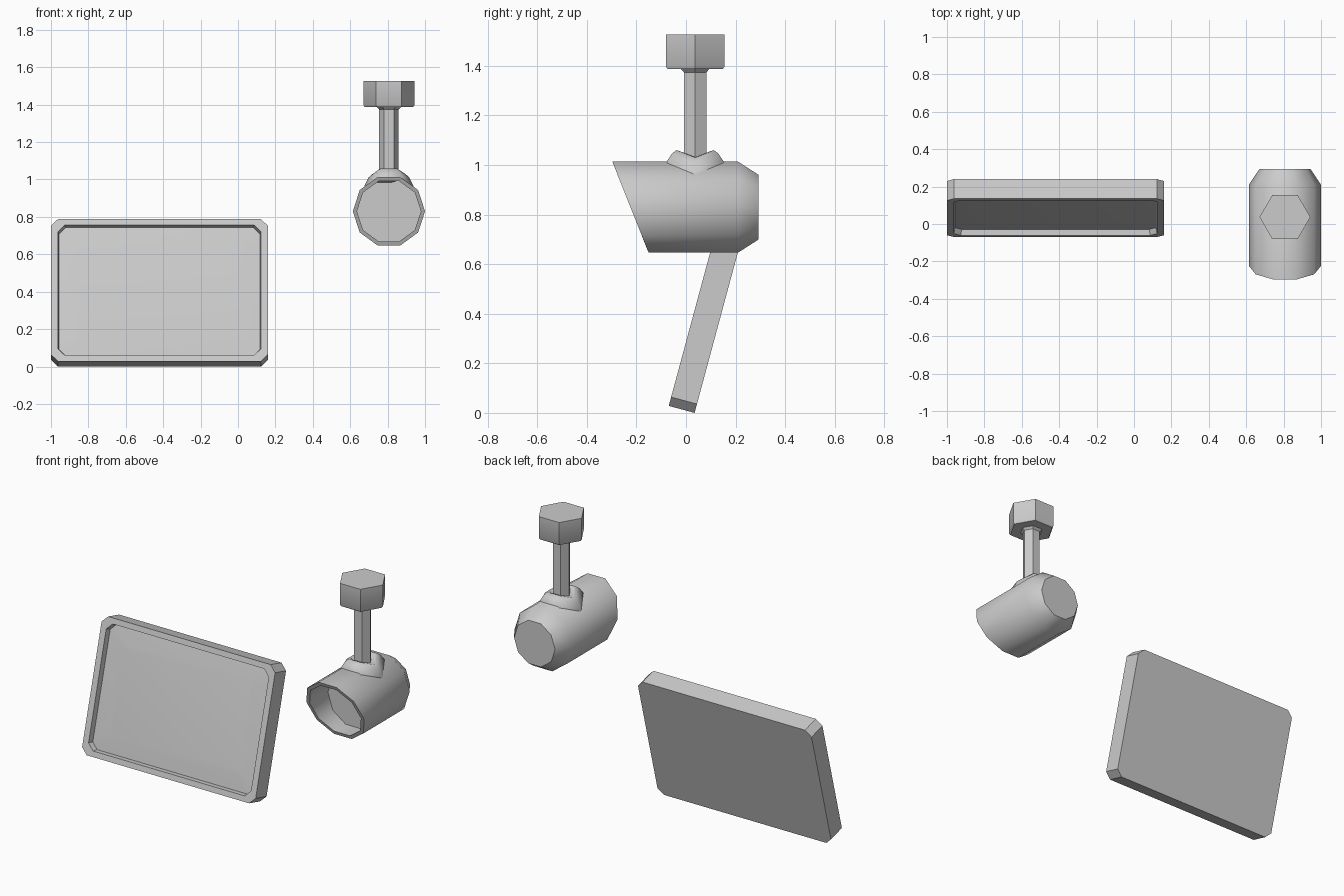
import bpy, bmesh
from math import sin, cos, pi, radians

if "Cube" in bpy.data.objects:
    bpy.data.objects.remove(bpy.data.objects["Cube"])

CX, MY = 0.807, 0.037      # camera centre line, mount centre
BZ = 0.83                  # height of the camera barrel axis


def loft(name, rings, angle=40, loc=(0, 0, 0), rot=(0, 0, 0)):
    """Skin equal-sized rings and cap both ends."""
    bm = bmesh.new()
    loops = [[bm.verts.new(p) for p in ring] for ring in rings]
    n = len(loops[0])
    for a, b in zip(loops, loops[1:]):
        for i in range(n):
            j = (i + 1) % n
            bm.faces.new((a[i], a[j], b[j], b[i]))
    bm.faces.new(loops[0])
    bm.faces.new(loops[-1])
    bmesh.ops.recalc_face_normals(bm, faces=bm.faces)
    mesh = bpy.data.meshes.new(name)
    bm.to_mesh(mesh)
    bm.free()
    obj = bpy.data.objects.new(name, mesh)
    bpy.context.collection.objects.link(obj)
    obj.location, obj.rotation_euler = loc, rot
    bpy.ops.object.select_all(action='DESELECT')
    obj.select_set(True)
    bpy.context.view_layer.objects.active = obj
    bpy.ops.object.shade_smooth_by_angle(angle=radians(angle))
    return obj


def plate(w, h, c, y):
    """Rectangle with clipped corners, facing the front."""
    return [(x, y, z) for x, z in (
        (w, h - c), (w - c, h), (c - w, h), (-w, h - c),
        (-w, c - h), (c - w, -h), (w - c, -h), (w, c - h))]


# Tilted monitor: shell, rim, recess and gently bulged screen
W, H, T = 0.58, 0.3935, 0.054
loft("monitor", [
    plate(W, H, 0.037, T),
    plate(W, H, 0.037, -T),
    plate(W - 0.037, H - 0.033, 0.037, -T),
    plate(W - 0.043, H - 0.039, 0.035, -T + 0.032),
    plate(W - 0.14, H - 0.13, 0.03, -T + 0.024),
], 30, (-0.42, 0.085, 0.394), (radians(-15.1), 0, 0))


# Camera barrel: ten sides with a sloping hood and hollow front
def barrel(r, y, hood=0.0):
    return [(CX + r * cos(k * pi / 5), y - hood * sin(k * pi / 5),
             BZ + r * sin(k * pi / 5)) for k in range(10)]


loft("camera_barrel", [
    barrel(0.137, 0.293),
    barrel(0.193, 0.21),
    barrel(0.193, -0.224, 0.077),
    barrel(0.171, -0.224, 0.068),
    barrel(0.171, -0.05),
], 50)


# Six-sided ceiling mount with stem
def hexagon(r, z, drop=0.0):
    return [(CX + r * cos(k * pi / 3), MY + r * sin(k * pi / 3),
             z - (drop if k % 3 == 0 else 0)) for k in range(6)]


loft("ceiling_mount", [hexagon(r, z) for r, z in (
    (0.136, 1.526), (0.136, 1.397), (0.129, 1.387),
    (0.066, 1.387), (0.052, 1.374), (0.052, 1.0))], 35)

# Collar draped over the top of the barrel
loft("stem_collar", [
    hexagon(0.134, 1.0, 0.06),
    hexagon(0.131, 1.016, 0.05),
    hexagon(0.108, 1.046, 0.034),
    hexagon(0.087, 1.06, 0.03),
    hexagon(0.07, 1.055, 0.024),
    hexagon(0.05, 1.032),
], 60)
